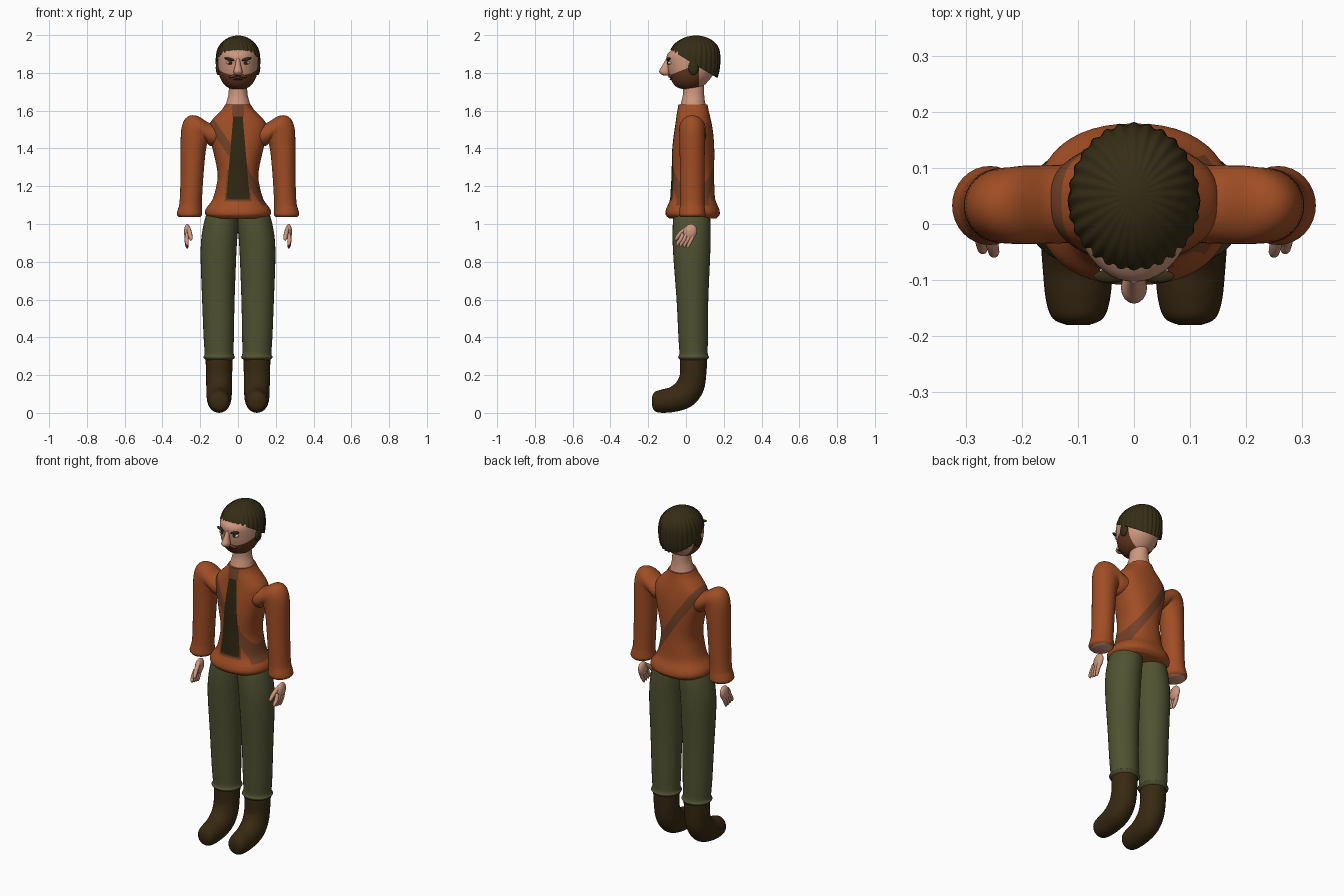
import bpy, bmesh
from math import sin, cos, pi, radians
from mathutils import Matrix, Vector

if "Cube" in bpy.data.objects:
    bpy.data.objects.remove(bpy.data.objects["Cube"])


def material(name, rgb):
    m = bpy.data.materials.new(name)
    m.use_nodes = True
    m.diffuse_color = (*rgb, 1)
    m.node_tree.nodes["Principled BSDF"].inputs["Base Color"].default_value = (*rgb, 1)
    return m


SHIRT = material("rust shirt", (.35, .075, .018))
STRAP = material("brown strap", (.17, .052, .02))
PANEL = material("dark panel", (.03, .02, .006))
PANTS = material("olive trousers", (.08, .085, .032))
BOOT = material("dark leather", (.04, .022, .006))
SKIN = material("skin", (.62, .31, .21))
HAIR = material("dark hair", (.036, .026, .008))
BEARD = material("brown beard", (.12, .037, .013))
WHITE = material("eye white", (.6, .55, .5))


def finish(bm, name, mats, rule=None, mirror=False, sharp=50):
    """Turn a bmesh into a smooth object; rule picks a material from a face centre."""
    bmesh.ops.recalc_face_normals(bm, faces=bm.faces)
    if rule:
        for f in bm.faces:
            f.material_index = rule(f.calc_center_median())
    me = bpy.data.meshes.new(name)
    bm.to_mesh(me)
    bm.free()
    for m in mats:
        me.materials.append(m)
    ob = bpy.data.objects.new(name, me)
    bpy.context.collection.objects.link(ob)
    if mirror:
        ob.modifiers.new("mirror", 'MIRROR').use_mirror_merge = False
    bpy.ops.object.select_all(action='DESELECT')
    ob.select_set(True)
    bpy.context.view_layer.objects.active = ob
    bpy.ops.object.shade_smooth_by_angle(angle=radians(sharp))
    return ob


def smooth_rings(rings, steps):
    """Catmull-Rom interpolation through the key rings."""
    keys = [Vector(r) for r in rings]
    out = []
    for i in range(len(keys) - 1):
        a, b, c, d = keys[max(i - 1, 0)], keys[i], keys[i + 1], keys[min(i + 2, len(keys) - 1)]
        for k in range(steps):
            t = k / steps
            out.append(.5 * (2 * b + (c - a) * t + (2 * a - 5 * b + 4 * c - d) * t * t
                             + (3 * b - a - 3 * c + d) * t ** 3))
    return out + [keys[-1]]


def loft(rings, axis='X', segs=32, steps=5, power=1, ripple=None, bm=None):
    """Skin over rings of (x, y, z, radius x, radius y, tilt in degrees)."""
    bm = bm or bmesh.new()
    loops = []
    for x, y, z, rx, ry, tilt in smooth_rings([tuple(r) + (0,) * (6 - len(r)) for r in rings], steps):
        rot = Matrix.Rotation(radians(tilt), 3, axis)
        loop = []
        for i in range(segs):
            a = 2 * pi * i / segs
            c, s = cos(a), sin(a)
            k = 1 + (ripple(a) if ripple else 0)
            p = Vector((rx * k * abs(c) ** power * (1 if c > 0 else -1),
                        ry * k * abs(s) ** power * (1 if s > 0 else -1), 0))
            loop.append(bm.verts.new(Vector((x, y, z)) + rot @ p))
        loops.append(loop)
    for a, b in zip(loops, loops[1:]):
        for i in range(segs):
            j = (i + 1) % segs
            bm.faces.new((a[i], a[j], b[j], b[i]))
    bm.faces.new(loops[0])
    bm.faces.new(loops[-1])
    return bm


def cut(bm, co, no, clear=False):
    geom = bm.verts[:] + bm.edges[:] + bm.faces[:]
    bmesh.ops.bisect_plane(bm, geom=geom, plane_co=co, plane_no=no, clear_inner=clear, dist=1e-5)


def blob(bm, centre, size, rot=(0, 'X'), segs=16):
    m = (Matrix.Translation(centre) @ Matrix.Rotation(radians(rot[0]), 4, rot[1])
         @ Matrix.Diagonal((*size, 1)))
    bmesh.ops.create_uvsphere(bm, u_segments=segs, v_segments=segs // 2 + 2, radius=1, matrix=m)
    return bm


# Shirt body, cut along the strap and the front panel
shirt = loft([(0, .035, 1.03, .15, .125), (0, .035, 1.05, .172, .143), (0, .035, 1.08, .17, .14),
              (0, .035, 1.13, .135, .12), (0, .035, 1.2, .115, .115), (0, .036, 1.27, .108, .112),
              (0, .038, 1.38, .13, .112), (0, .04, 1.47, .152, .105), (0, .04, 1.53, .15, .096),
              (0, .038, 1.575, .115, .088), (0, .037, 1.605, .085, .082), (0, .037, 1.632, .068, .077)],
             segs=48, power=.88)
SLOPE, BAND, EDGE = 1.5, .04, .008


def strap_height(x):
    return 1.58 - SLOPE * (x + .17)


def panel_width(z):
    return .025 + max(0, 1.57 - z) * .085


for side in (-1, 1):
    cut(shirt, (0, 0, strap_height(0) + side * BAND), (SLOPE, 0, 1))
    for extra in (0, EDGE):
        cut(shirt, (side * (.025 + extra), 0, 1.57), (side, 0, .085))
for z in (1.57, 1.13, 1.118):
    cut(shirt, (0, 0, z), (0, 0, 1))


def shirt_colour(c):
    w = panel_width(c.z)
    if c.y < .02 and abs(c.x) < w and 1.13 < c.z < 1.57:
        return 2
    if c.y < 0 and abs(c.x) < w + EDGE and c.z > 1.118 and (c.z < 1.3 or c.z > 1.57):
        return 1
    return 1 if abs(c.z - strap_height(c.x)) < BAND and c.z > 1.1 else 0


finish(shirt, "shirt_body", [SHIRT, STRAP, PANEL], shirt_colour)

# Sleeves with bare wrist ends
arm = loft([(.09, .037, 1.465, .06, .07, -90), (.15, .035, 1.475, .062, .07, -85),
            (.195, .034, 1.503, .08, .07, -65), (.222, .033, 1.49, .086, .068, -42),
            (.235, .033, 1.42, .069, .067, -8), (.243, .033, 1.27, .061, .065, 0),
            (.25, .033, 1.12, .059, .064, 0), (.255, .033, 1.075, .064, .068, 0),
            (.257, .033, 1.05, .067, .07, 0), (.257, .033, 1.036, .055, .06, 0)], axis='Y')
finish(arm, "sleeves", [SHIRT, SKIN], lambda c: int(c.z < 1.0365), mirror=True)

# Shoulder strap pad running over the right shoulder
# Trousers
leg = loft([(.075, .03, 1.1, .075, .09), (.09, .03, 1.0, .092, .1), (.103, .03, .86, .095, .099),
            (.104, .034, .6, .086, .084), (.102, .038, .4, .08, .078), (.1, .04, .315, .077, .075),
            (.1, .04, .295, .084, .082), (.1, .04, .28, .07, .07)])
finish(leg, "trouser_legs", [PANTS], mirror=True)

# Boots
boot = loft([(.1, .04, .295, .07, .071, 0), (.1, .04, .27, .071, .072, 0), (.1, .037, .2, .069, .07, 0),
             (.1, .022, .14, .068, .074, -30), (.1, -.015, .095, .067, .074, -55),
             (.1, -.075, .07, .063, .066, -80), (.1, -.135, .062, .057, .061, -93),
             (.1, -.168, .062, .045, .048, -92), (.1, -.18, .062, .02, .022, -90)])
finish(boot, "boots", [BOOT], mirror=True)

# Hands: palm, four fingers and a thumb
hand = blob(bmesh.new(), (.268, .022, .958), (.018, .036, .043), (-20, 'X'))
for i in range(4):
    y = .042 - .019 * i
    loft([(.268, y, .95, .011, .011, -30), (.272, y - .014, .918, .011, .011, -25),
          (.27, y - .03, .885 + .004 * i, .009, .009, -25),
          (.269, y - .034, .872 + .004 * i, .004, .004, -25)], segs=10, steps=3, bm=hand)
loft([(.264, .01, .98, .012, .012, -50), (.256, -.025, .955, .012, .012, -45),
      (.25, -.05, .925, .01, .01, -35), (.25, -.056, .913, .004, .004, -35)], segs=10, steps=3, bm=hand)
finish(hand, "hands", [SKIN], mirror=True)

# Neck
finish(loft([(0, .037, 1.62, .068, .07), (0, .038, 1.65, .06, .062), (0, .04, 1.69, .05, .056),
             (0, .04, 1.76, .048, .055)]), "neck", [SKIN])

# Head with the beard cut into the jaw
head = loft([(0, .03, 1.71, .02, .03), (0, .018, 1.724, .056, .065), (0, .02, 1.75, .082, .092),
             (0, .027, 1.79, .1, .115), (0, .03, 1.84, .106, .128), (0, .035, 1.895, .105, .136),
             (0, .045, 1.93, .096, .112), (0, .05, 1.965, .065, .08), (0, .05, 1.985, .02, .03)], segs=48)
cut(head, (0, -.08, 1.79), (0, -.4, 1))
cut(head, (0, .07, 1.79), (0, 1, 0))
finish(head, "head", [SKIN, BEARD], lambda c: int(c.y < .07 and c.z < 1.79 + .4 * (c.y + .08)))

# Nose and ears
nose = loft([(0, -.093, 1.875, .01, .012), (0, -.105, 1.84, .015, .02), (0, -.114, 1.81, .023, .028),
             (0, -.11, 1.793, .02, .022), (0, -.104, 1.785, .008, .01)], segs=16)
finish(nose, "nose", [SKIN])
finish(blob(bmesh.new(), (.104, .04, 1.828), (.014, .028, .04)), "side_locks", [HAIR], mirror=True)

# Ridged hair, trimmed along a sloping hairline
hair = loft([(0, .04, 1.74, .09, .11), (0, .04, 1.8, .11, .132), (0, .042, 1.86, .116, .137),
             (0, .047, 1.92, .109, .128), (0, .05, 1.96, .085, .102), (0, .052, 1.988, .047, .056),
             (0, .052, 1.998, .008, .01)], segs=144, steps=4, ripple=lambda a: .022 * cos(28 * a))
cut(hair, (0, -.08, 1.92), (0, .6, 1), clear=True)
finish(hair, "hair", [HAIR], sharp=70)

# Brows, eyes, moustache and mouth
finish(blob(bmesh.new(), (.043, -.093, 1.872), (.03, .012, .0075), (-14, 'Y')), "brows", [HAIR], mirror=True)
finish(blob(bmesh.new(), (.043, -.085, 1.853), (.019, .012, .009)), "eyes", [WHITE], mirror=True)
finish(blob(bmesh.new(), (.041, -.093, 1.853), (.009, .008, .009)), "pupils", [PANEL], mirror=True)
finish(blob(bmesh.new(), (.022, -.083, 1.784), (.028, .012, .008), (14, 'Y')), "moustache", [BEARD], mirror=True)
finish(blob(bmesh.new(), (0, -.076, 1.766), (.026, .012, .004)), "mouth", [PANEL])
